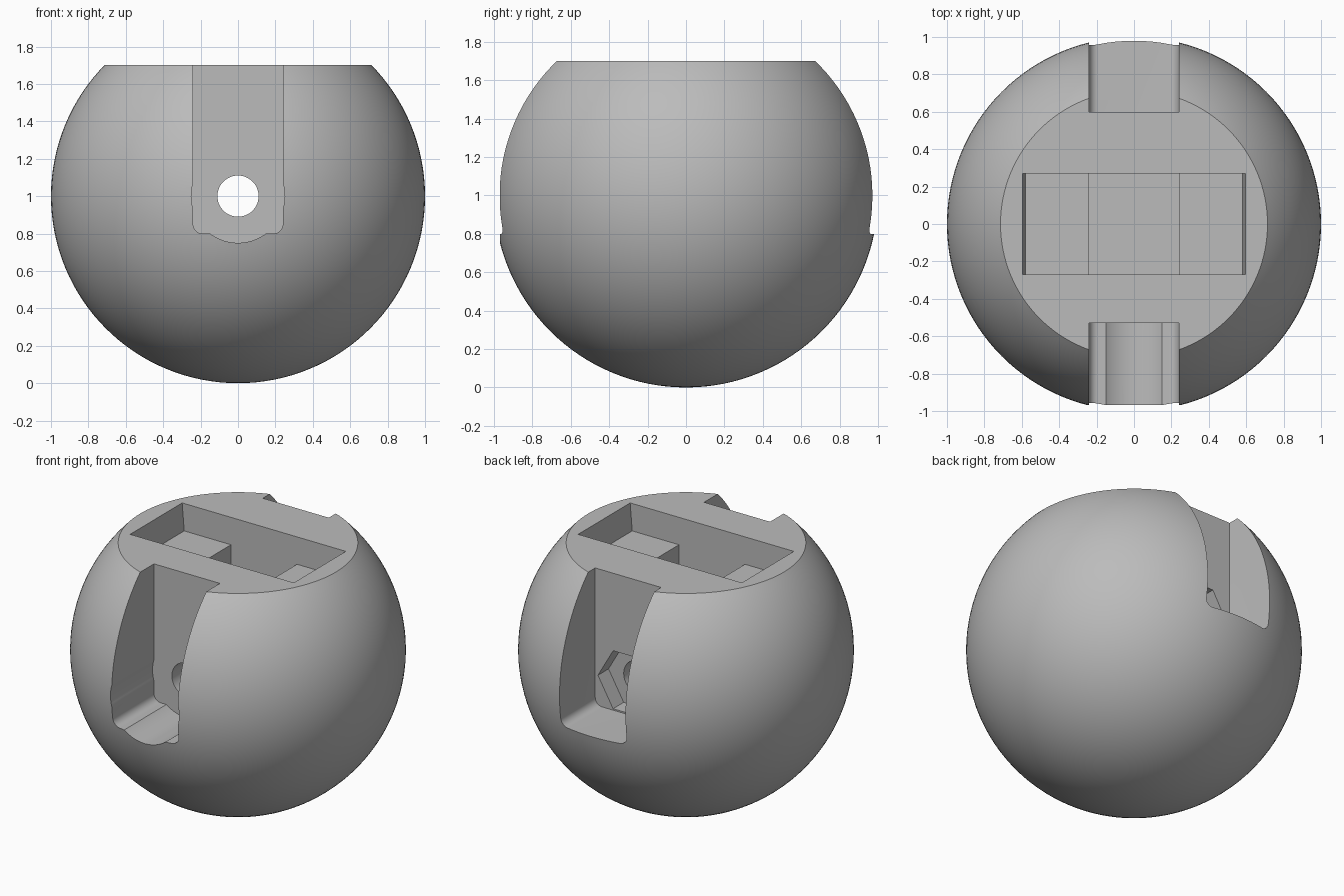
import bpy, bmesh, math

default = bpy.data.objects.get("Cube")
if default:
    bpy.data.objects.remove(default, do_unlink=True)

grey = bpy.data.materials.new("light_grey")
grey.use_nodes = True
colour = (0.5, 0.5, 0.5, 1)
grey.diffuse_color = colour
grey.node_tree.nodes["Principled BSDF"].inputs["Base Color"].default_value = colour

CENTRE = 1.0     # height of the ball centre and the bolt axis
TOP = 1.7        # flat top
SLOT = 0.24      # half width of the slots
FLOOR = 0.8      # slot floor height


def make_object(name, bm):
    bmesh.ops.recalc_face_normals(bm, faces=bm.faces)
    mesh = bpy.data.meshes.new(name)
    bm.to_mesh(mesh)
    bm.free()
    mesh.materials.append(grey)
    obj = bpy.data.objects.new(name, mesh)
    bpy.context.collection.objects.link(obj)
    return obj


def prism(name, profile, y0, y1):
    """Extrude an (x, z) profile from y0 to y1."""
    bm = bmesh.new()
    face = bm.faces.new([bm.verts.new((x, y0, z)) for x, z in profile])
    moved = bmesh.ops.extrude_face_region(bm, geom=[face])["geom"]
    verts = [v for v in moved if isinstance(v, bmesh.types.BMVert)]
    bmesh.ops.translate(bm, verts=verts, vec=(0, y1 - y0, 0))
    return make_object(name, bm)


def arc(cx, cz, radius, start, end, steps):
    angles = [math.radians(start + (end - start) * i / steps) for i in range(steps + 1)]
    return [(cx + radius * math.cos(a), cz + radius * math.sin(a)) for a in angles]


def circle(radius, sides):
    return arc(0, CENTRE, radius, 0, 360, sides)[:-1]


def mirrored(half):
    """Close a right-hand half profile with its mirror image."""
    return half + [(-x, z) for x, z in reversed(half)]


# Ball with a flat top
bm = bmesh.new()
bmesh.ops.create_uvsphere(bm, u_segments=128, v_segments=64, radius=1)
bmesh.ops.translate(bm, verts=bm.verts, vec=(0, 0, CENTRE))
cut = bmesh.ops.bisect_plane(bm, geom=bm.verts[:] + bm.edges[:] + bm.faces[:],
                             plane_co=(0, 0, TOP), plane_no=(0, 0, 1), clear_outer=True)
rim = [e for e in cut["geom_cut"] if isinstance(e, bmesh.types.BMEdge)]
bmesh.ops.contextual_create(bm, geom=rim)
for face in bm.faces:
    face.smooth = True
ball = make_object("ball_body", bm)

# Side slots, stepped top pocket, bolt hole, bolt head and nut recesses
fillet = 0.05
slot = mirrored([(SLOT, 2)] + arc(SLOT - fillet, FLOOR + fillet, fillet, 0, -90, 8))
pocket = mirrored([(0.595, 1.9), (0.595, TOP), (0.58, 1.52), (SLOT, 1.52), (SLOT, FLOOR)])
cutters = [
    prism("front_slot_cutter", slot, -1.2, -0.53),
    prism("back_slot_cutter", slot, 0.6, 1.2),
    prism("top_pocket_cutter", pocket, -0.27, 0.27),
    prism("bolt_head_cutter", circle(0.25, 64), -1.2, -0.53),
    prism("nut_cutter", circle(0.22, 6), 0.49, 0.7),
    prism("bolt_hole_cutter", circle(0.11, 48), -0.8, 0.8),
]

bpy.ops.object.select_all(action="DESELECT")
bpy.context.view_layer.objects.active = ball
ball.select_set(True)
for cutter in cutters:
    mod = ball.modifiers.new(cutter.name, "BOOLEAN")
    mod.operation = "DIFFERENCE"
    mod.solver = "EXACT"
    mod.object = cutter
    bpy.ops.object.modifier_apply(modifier=mod.name)
    bpy.data.objects.remove(cutter, do_unlink=True)

bpy.ops.object.shade_smooth_by_angle(angle=math.radians(25))
